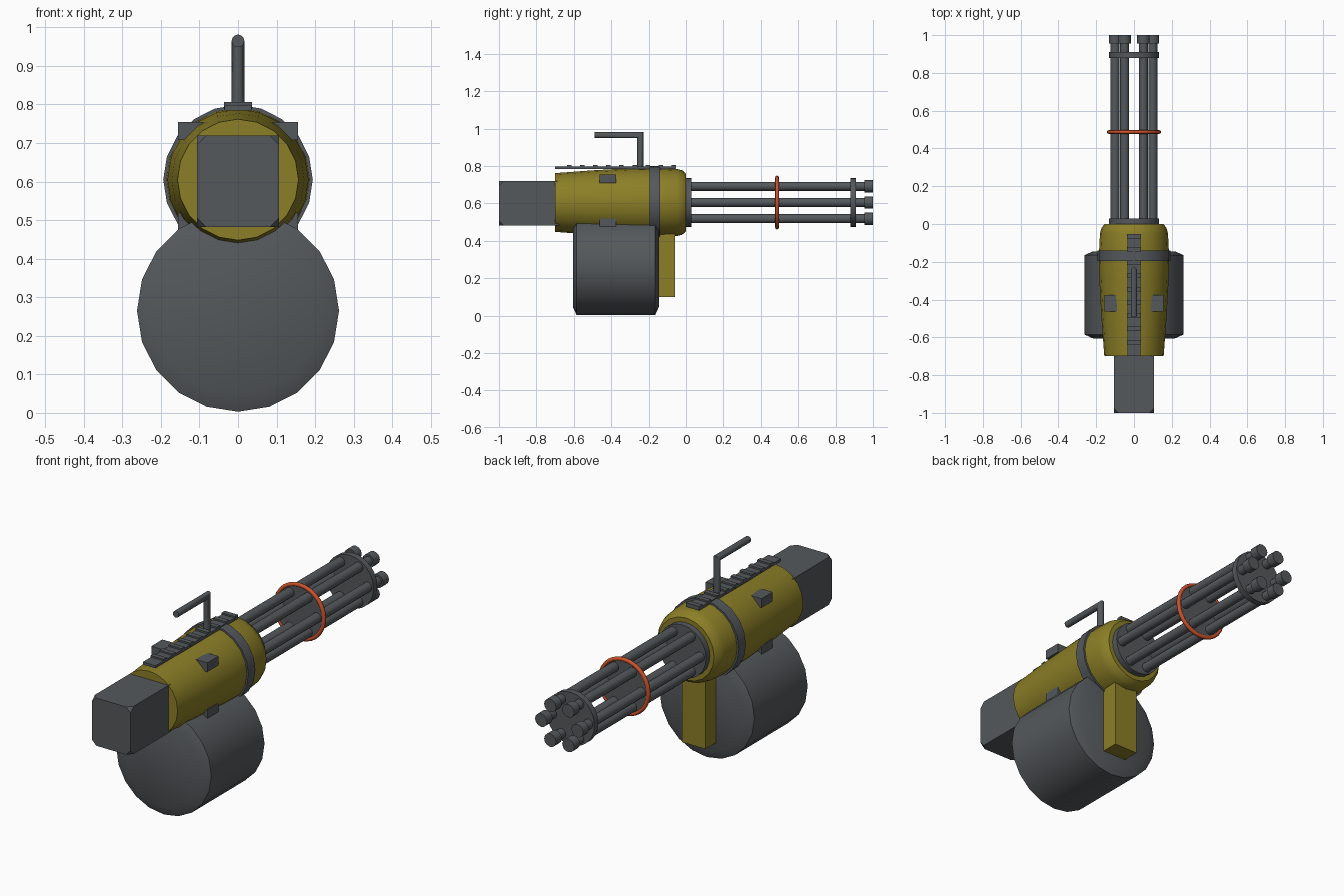
import bpy, bmesh, math
from mathutils import Vector

if "Cube" in bpy.data.objects:
    bpy.data.objects.remove(bpy.data.objects["Cube"])

AXIS_Z = 0.605  # height of the barrel axis


def material(name, rgb):
    m = bpy.data.materials.new(name)
    m.diffuse_color = (*rgb, 1)
    m.use_nodes = True
    m.node_tree.nodes["Principled BSDF"].inputs["Base Color"].default_value = m.diffuse_color
    return m


GREY = material("gunmetal grey", (0.09, 0.099, 0.106))
YELLOW = material("olive yellow", (0.26, 0.21, 0.02))
ORANGE = material("orange", (0.60, 0.085, 0.025))


def finish(name, bm, mat, smooth=None):
    bmesh.ops.recalc_face_normals(bm, faces=bm.faces)
    me = bpy.data.meshes.new(name)
    bm.to_mesh(me)
    bm.free()
    me.materials.append(mat)
    ob = bpy.data.objects.new(name, me)
    bpy.context.collection.objects.link(ob)
    if smooth:
        bpy.ops.object.select_all(action='DESELECT')
        ob.select_set(True)
        bpy.context.view_layer.objects.active = ob
        bpy.ops.object.shade_smooth_by_angle(angle=math.radians(smooth))
    return ob


def add_box(bm, x, y, z):
    """Box from (min, max) pairs."""
    v = bmesh.ops.create_cube(bm, size=1)["verts"]
    for w in v:
        w.co = Vector([(a + b) / 2 + c * (b - a) for (a, b), c in zip((x, y, z), w.co)])
    return v


def add_lathe(bm, profile, n, cx=0, cz=AXIS_Z):
    """Capped solid of (y, radius) rings around an axis parallel to y."""
    rings = []
    for y, r in profile:
        rings.append([bm.verts.new((cx + r * math.cos(2 * math.pi * i / n), y,
                                    cz + r * math.sin(2 * math.pi * i / n))) for i in range(n)])
    for a, b in zip(rings, rings[1:]):
        for i in range(n):
            j = (i + 1) % n
            bm.faces.new((a[i], a[j], b[j], b[i]))
    bm.faces.new(rings[0])
    bm.faces.new(rings[-1])


def lathe(name, profile, n, mat, cz=AXIS_Z, smooth=35):
    bm = bmesh.new()
    add_lathe(bm, profile, n, 0, cz)
    return finish(name, bm, mat, smooth)


# main housing and its band
lathe("housing", [(-0.70, 0.157), (-0.50, 0.172), (-0.30, 0.183), (-0.17, 0.186),
                  (-0.05, 0.18), (-0.02, 0.172), (0.0, 0.155)], 20, YELLOW)
lathe("housing_band", [(-0.195, 0.194), (-0.14, 0.194)], 20, GREY)

# ammunition drum
lathe("ammo_drum", [(-0.605, 0.218), (-0.585, 0.262), (-0.165, 0.262), (-0.145, 0.218)],
      20, GREY, 0.265, 25)

# barrels with muzzle caps
bm = bmesh.new()
for k in range(6):
    a = k * math.pi / 3
    cx, cz = 0.1 * math.cos(a), AXIS_Z + 0.1 * math.sin(a)
    add_lathe(bm, [(0.0, 0.024), (0.96, 0.024)], 12, cx, cz)
    add_lathe(bm, [(0.955, 0.033), (1.0, 0.033)], 12, cx, cz)
finish("barrels", bm, GREY, 35)

# barrel plates
lathe("barrel_base_plate", [(-0.01, 0.132), (0.03, 0.132)], 24, GREY)
lathe("barrel_front_plate", [(0.88, 0.132), (0.91, 0.132)], 24, GREY)
lathe("barrel_middle_plate", [(0.481, 0.13), (0.493, 0.13)], 24, GREY)

# orange ring
bpy.ops.mesh.primitive_torus_add(major_radius=0.134, minor_radius=0.01, major_segments=28,
                                 minor_segments=8, location=(0, 0.487, AXIS_Z),
                                 rotation=(math.pi / 2, 0, 0))
ring = bpy.context.object
ring.name = "barrel_ring"
ring.data.materials.append(ORANGE)
bpy.ops.object.shade_smooth_by_angle(angle=math.radians(60))

# rear block with clipped back corners
bm = bmesh.new()
verts = add_box(bm, (-0.107, 0.107), (-1.0, -0.68), (0.482, 0.72))
bmesh.ops.bevel(bm, geom=[v for v in verts if v.co.y < -0.9], offset=0.025,
                segments=1, affect='VERTICES')
finish("rear_block", bm, GREY)

# lower front grip
bm = bmesh.new()
add_box(bm, (-0.065, 0.065), (-0.15, -0.06), (0.10, 0.45))
finish("front_grip", bm, YELLOW)

# top rail with ribs
bm = bmesh.new()
add_box(bm, (-0.035, 0.035), (-0.70, -0.055), (0.785, 0.798))
for k in range(9):
    y = -0.625 + k * 0.07
    add_box(bm, (-0.036, 0.036), (y - 0.012, y + 0.012), (0.787, 0.806))
finish("top_rail", bm, GREY)

# side lugs, two per side
bm = bmesh.new()
for s in (-1, 1):
    xs = tuple(sorted((s * 0.09, s * 0.155)))
    for zs in ((0.708, 0.754), (0.476, 0.52)):
        add_box(bm, xs, (-0.462, -0.375), zs)
finish("side_lugs", bm, GREY)

# carry handle: mitred round bar
bm = bmesh.new()
N, R = 12, 0.0165
rings = [[], [], []]
for i in range(N):
    a = 2 * math.pi * i / N
    x, d = R * math.cos(a), R * math.sin(a)
    rings[0].append(bm.verts.new((x, -0.245 + d, 0.79)))
    rings[1].append(bm.verts.new((x, -0.245 + d, 0.965 + d)))
    rings[2].append(bm.verts.new((x, -0.49, 0.965 + d)))
for a, b in zip(rings, rings[1:]):
    for i in range(N):
        j = (i + 1) % N
        bm.faces.new((a[i], a[j], b[j], b[i]))
bm.faces.new(rings[0])
bm.faces.new(rings[2])
finish("carry_handle", bm, GREY, 35)
